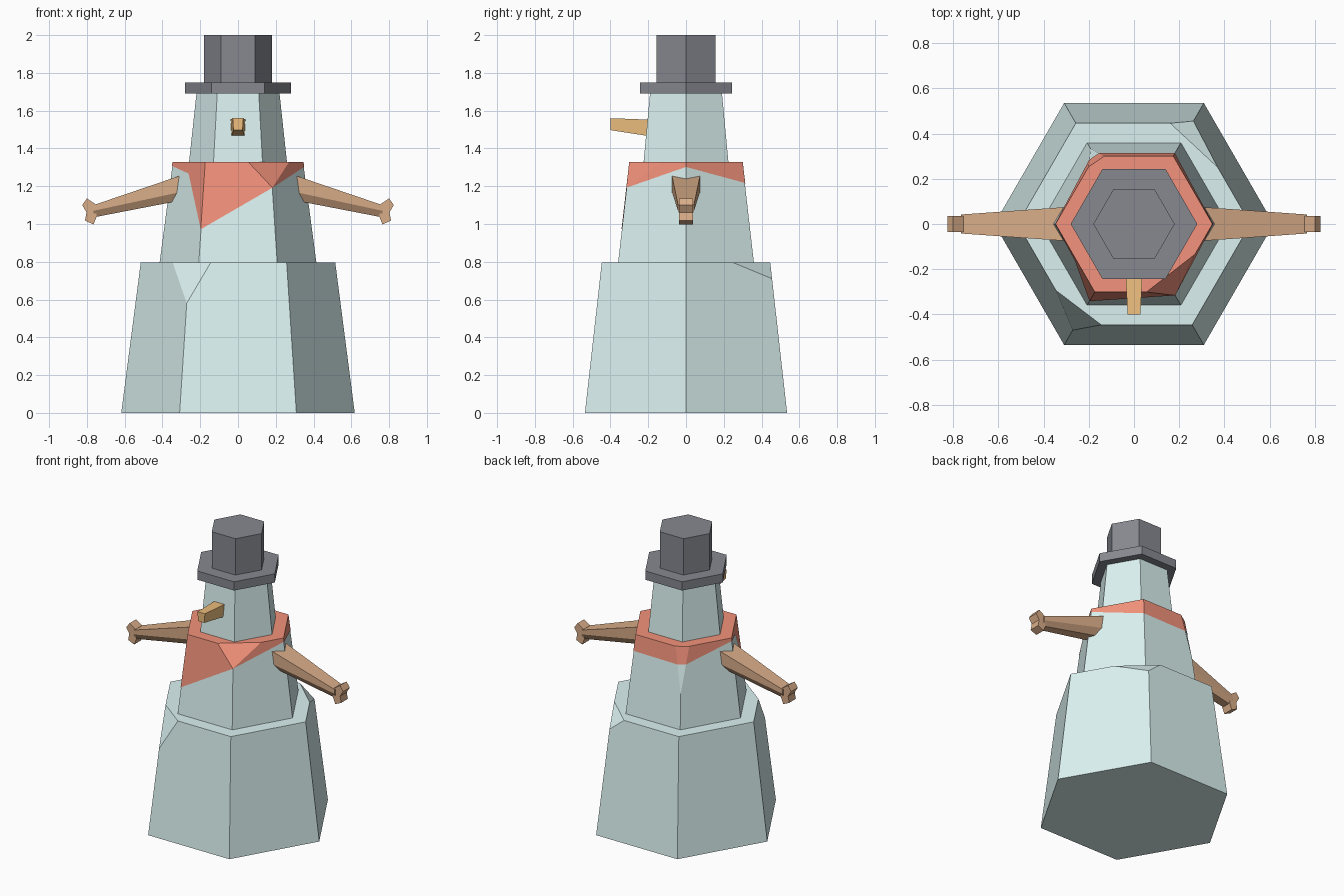
import bpy, bmesh
from math import cos, sin, pi
from mathutils import Vector

if "Cube" in bpy.data.objects:
    bpy.data.objects.remove(bpy.data.objects["Cube"])


def material(name, rgb):
    m = bpy.data.materials.new(name)
    m.diffuse_color = (*rgb, 1)
    m.use_nodes = True
    m.node_tree.nodes["Principled BSDF"].inputs["Base Color"].default_value = m.diffuse_color
    return m


SNOW = material("snow", (0.71, 0.89, 0.88))
RED = material("red_cloth", (0.90, 0.29, 0.20))
BLACK = material("dark_felt", (0.24, 0.25, 0.28))
WOOD = material("wood", (0.70, 0.42, 0.25))
ORANGE = material("orange", (0.86, 0.52, 0.21))


def finish(bm, name, mat):
    bmesh.ops.remove_doubles(bm, verts=bm.verts, dist=0.0005)
    bmesh.ops.recalc_face_normals(bm, faces=bm.faces)
    me = bpy.data.meshes.new(name)
    bm.to_mesh(me)
    bm.free()
    me.materials.append(mat)
    ob = bpy.data.objects.new(name, me)
    bpy.context.collection.objects.link(ob)
    return ob


def hexagon(r, z):
    return [Vector((r * cos(k * pi / 3), r * sin(k * pi / 3), z)) for k in range(6)]


def loft(bm, rings):
    """Skin a list of equal-length point rings and cap both ends."""
    rows = [[bm.verts.new(p) for p in ring] for ring in rings]
    n = len(rows[0])
    for a, b in zip(rows, rows[1:]):
        for i in range(n):
            j = (i + 1) % n
            bm.faces.new((a[i], a[j], b[j], b[i]))
    bm.faces.new(rows[0][::-1])
    bm.faces.new(rows[-1])


def chip(bm, a, b, c):
    """Slice off the corner outside the plane through three points."""
    a, b, c = Vector(a), Vector(b), Vector(c)
    n = (b - a).cross(c - a).normalized()
    if n.dot(a) < 0:
        n = -n
    bmesh.ops.bisect_plane(bm, geom=bm.verts[:] + bm.edges[:] + bm.faces[:],
                           plane_co=a, plane_no=n, clear_outer=True)
    bmesh.ops.holes_fill(bm, edges=[e for e in bm.edges if e.is_boundary], sides=0)


def frustum(name, r0, z0, r1, z1, mat, chips=()):
    bm = bmesh.new()
    loft(bm, [hexagon(r0, z0), hexagon(r1, z1)])
    for c in chips:
        chip(bm, *c)
    return finish(bm, name, mat)


# Stacked snow blocks with chipped corners
frustum("lower_body", 0.618, 0, 0.515, 0.795, SNOW, [
    ((-0.345, -0.294, 0.795), (-0.145, -0.446, 0.795), (-0.272, -0.470, 0.58)),
    ((0.16, 0.446, 0.795), (0.37, 0.251, 0.795), (0.263, 0.456, 0.71))])
FR = [(0.055, -0.299, 1.325), (0.268, -0.133, 1.325), (0.1815, -0.314, 1.19)]
BL = [(-0.13, 0.299, 1.325), (-0.20, 0.251, 1.325), (-0.1925, 0.333, 1.025)]
frustum("upper_body", 0.415, 0.795, 0.345, 1.325, SNOW, [FR, BL])
frustum("head", 0.26, 1.32, 0.22, 1.69, SNOW)

# Hat
frustum("hat_brim", 0.28, 1.69, 0.28, 1.75, BLACK)
frustum("hat_crown", 0.18, 1.75, 0.18, 2.0, BLACK)


# Scarf: thin skin hugging the upper body, with a hanging front corner
def on_corner(k, z):
    return hexagon(0.415 - 0.07 * (z - 0.795) / 0.53, z)[k]


top = hexagon(0.345, 1.325)
bl = [Vector(BL[2]).lerp(Vector(p), 0.62) for p in BL[:2]]
columns = [(top[0], on_corner(0, 1.30)), (top[1], on_corner(1, 1.215)),
           (BL[0], bl[0]), (BL[1], bl[1]),
           (top[3], on_corner(3, 1.305)), (top[3], Vector((-0.26, -0.161, 1.265))),
           (top[4], on_corner(4, 0.97)), (FR[0], FR[2]), (FR[1], FR[2])]
bm = bmesh.new()


def skin_vert(p):
    x, y, z = p
    return bm.verts.new((x * 1.006, y * 1.006, z + 0.002))


for (t0, b0), (t1, b1) in zip(columns, columns[1:] + columns[:1]):
    bm.faces.new([skin_vert(p) for p in (b0, b1, t1, t0)])
rim = [t for i, (t, b) in enumerate(columns) if i != 5]
bm.faces.new([skin_vert(p) for p in rim])
finish(bm, "scarf", RED)

# Nose
bm = bmesh.new()
loft(bm, [[(-w, y, z0), (w, y, z0), (v, y, z1), (-v, y, z1)]
          for y, w, v, z0, z1 in ((-0.18, 0.036, 0.040, 1.463, 1.552),
                                  (-0.40, 0.024, 0.028, 1.497, 1.56))])
finish(bm, "nose", ORANGE)

# Arms with forked hands
HAND = [(0.755, 1.105), (0.80, 1.135), (0.825, 1.10), (0.802, 1.062),
        (0.81, 1.018), (0.765, 0.998), (0.748, 1.04)]
for side, s in (("left", -1), ("right", 1)):
    bm = bmesh.new()
    loft(bm, [[(s * x, y, z) for y, z in ((-w, zt), (-w, zm), (-v, zb), (v, zb), (w, zm), (w, zt))]
              for x, w, v, zt, zm, zb in ((0.30, 0.075, 0.04, 1.258, 1.17, 1.125),
                                          (0.765, 0.042, 0.028, 1.10, 1.07, 1.035))])
    loft(bm, [[(s * x, y, z) for x, z in HAND] for y in (-0.036, 0.036)])
    finish(bm, side + "_arm", WOOD)
